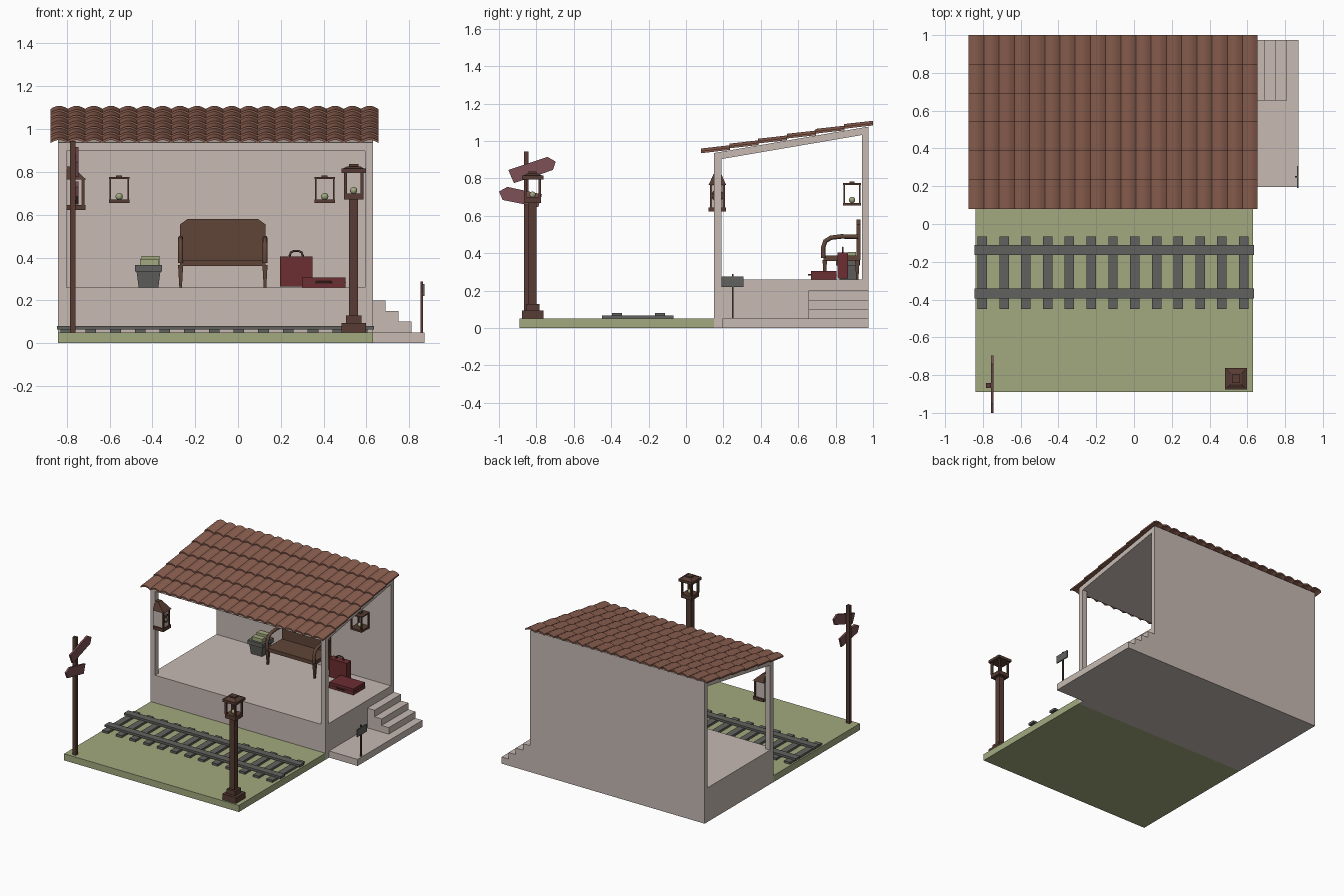
import bpy, bmesh, math
from mathutils import Vector

cube = bpy.data.objects.get("Cube")
if cube:
    bpy.data.objects.remove(cube)


def material(name, r, g, b):
    m = bpy.data.materials.new(name)
    m.diffuse_color = (r, g, b, 1)
    m.use_nodes = True
    bsdf = next(n for n in m.node_tree.nodes if n.type == 'BSDF_PRINCIPLED')
    bsdf.inputs["Base Color"].default_value = (r, g, b, 1)
    bsdf.inputs["Roughness"].default_value = 0.8
    return m


plaster = material("warm plaster", 0.57, 0.49, 0.45)
grass = material("grass green", 0.36, 0.40, 0.21)
clay = material("clay tile", 0.26, 0.115, 0.08)
wood = material("bench wood", 0.117, 0.06, 0.04)
dark = material("dark wood", 0.095, 0.046, 0.033)
iron = material("iron grey", 0.12, 0.12, 0.112)
leather = material("red leather", 0.15, 0.026, 0.031)
board = material("faded red board", 0.205, 0.08, 0.089)


def finish(name, bm, mat, smooth=False):
    bmesh.ops.recalc_face_normals(bm, faces=bm.faces)
    me = bpy.data.meshes.new(name)
    bm.to_mesh(me)
    bm.free()
    me.materials.append(mat)
    ob = bpy.data.objects.new(name, me)
    bpy.context.collection.objects.link(ob)
    if smooth:
        bpy.ops.object.select_all(action='DESELECT')
        ob.select_set(True)
        bpy.context.view_layer.objects.active = ob
        bpy.ops.object.shade_smooth_by_angle(angle=math.radians(35))
    return ob


def loft(bm, a, b):
    """Solid between two matching outlines."""
    va, vb = [bm.verts.new(p) for p in a], [bm.verts.new(p) for p in b]
    bm.faces.new(va)
    bm.faces.new(vb[::-1])
    for i in range(len(va)):
        j = (i + 1) % len(va)
        bm.faces.new((va[i], vb[i], vb[j], va[j]))


def block(name, x, y, z, mat, top=None):
    """Box from ranges; top gives other x and y ranges for a tapered block."""
    tx, ty = top or (x, y)
    ring = lambda u, v, h: [(u[0], v[0], h), (u[1], v[0], h), (u[1], v[1], h), (u[0], v[1], h)]
    bm = bmesh.new()
    loft(bm, ring(x, y, z[0]), ring(tx, ty, z[1]))
    return finish(name, bm, mat)


def around(c, r):
    return (c - r, c + r)


def prism(name, pts, axis, span, mat):
    """Extrude an outline along x (points are y, z) or y (points are x, z)."""
    put = (lambda p, s: (s, *p)) if axis == 'x' else (lambda p, s: (p[0], s, p[1]))
    bm = bmesh.new()
    loft(bm, [put(p, span[0]) for p in pts], [put(p, span[1]) for p in pts])
    return finish(name, bm, mat)


def tube(name, pts, radius, mat):
    cu = bpy.data.curves.new(name, 'CURVE')
    cu.dimensions = '3D'
    cu.bevel_depth, cu.bevel_resolution = radius, 2
    cu.use_fill_caps = True
    sp = cu.splines.new('POLY')
    sp.points.add(len(pts) - 1)
    for q, p in zip(sp.points, pts):
        q.co = (*p, 1)
    cu.materials.append(mat)
    ob = bpy.data.objects.new(name, cu)
    bpy.context.collection.objects.link(ob)


def candle(name, x, y, z, r):
    bm = bmesh.new()
    bmesh.ops.create_uvsphere(bm, u_segments=12, v_segments=8, radius=r)
    bmesh.ops.translate(bm, verts=bm.verts, vec=(x, y, z))
    finish(name, bm, grass, True)


def cage(name, x, y, z, r, bar, mat):
    """Four corner bars of an open lantern."""
    for sx in (-1, 1):
        for sy in (-1, 1):
            block(name + "_bar", around(x + sx * (r - bar), bar), around(y + sy * (r - bar), bar), z, mat)


# Ground, shelter shell and posts
L, R = -0.84, 0.63
block("grass_base", (L, R), (-0.89, 0.15), (0, 0.05), grass)
prism("shelter_shell", [(0.15, 0), (0.975, 0), (0.975, 1.077), (0.15, 0.936), (0.15, 0.897),
                        (0.94, 1.032), (0.94, 0.26), (0.15, 0.26)], 'x', (L, R), plaster)
for side, x in (("right", (L, L + 0.038)), ("left", (R - 0.038, R))):
    block(side + "_front_post", x, (0.15, 0.19), (0.26, 0.91), plaster)

# Side landing and steps
block("side_landing", (R, 0.87), (0.195, 0.975), (0, 0.05), plaster)
prism("side_steps", [(R, 0.05), (0.81, 0.05), (0.81, 0.1), (0.75, 0.1), (0.75, 0.15),
                     (0.69, 0.15), (0.69, 0.2), (R, 0.2)], 'y', (0.655, 0.975), plaster)

# Barrel tile roof, one object per row
cols, rows, arc = 19, 6, 6
pitch, depth = 1.53 / cols, 0.153
roof_z = lambda y: 0.936 + (y - 0.15) * 0.171
for r in range(rows):
    bm = bmesh.new()
    y0 = 0.08 + r * depth
    y1 = y0 + depth + 0.002
    for c in range(cols):
        x0 = -0.875 + c * pitch
        crest = [(x0 + pitch * k / arc, 0.014 * math.sin(math.pi * k / arc)) for k in range(arc + 1)]
        section = [(x, h + 0.011) for x, h in crest] + crest[::-1]
        loft(bm, [(x, y0, h + roof_z(y0) + 0.011) for x, h in section],
             [(x, y1, h + roof_z(y1) + 0.002) for x, h in section])
    finish("roof_tile_row", bm, clay, True)

# Railway track
for i in range(13):
    block("sleeper", around(-0.803 + i * 0.1153, 0.025), (-0.45, -0.067), (0.05, 0.066), iron)
for y in (-0.138, -0.368):
    block("rail", (-0.845, 0.635), around(y, 0.027), (0.064, 0.081), iron)

# Lamp post
px, py = 0.54, -0.82
for name, r, z in (("lamp_foot", 0.057, (0.05, 0.095)), ("lamp_plinth", 0.036, (0.095, 0.13)),
                   ("lamp_shaft", 0.021, (0.13, 0.675)), ("lamp_tray", 0.045, (0.67, 0.7)),
                   ("lamp_roof", 0.057, (0.795, 0.815)), ("lamp_cap", 0.022, (0.825, 0.836))):
    block(name, around(px, r), around(py, r), z, dark)
block("lamp_hood", around(px, 0.05), around(py, 0.05), (0.815, 0.826), dark,
      (around(px, 0.03), around(py, 0.03)))
cage("lamp", px, py, (0.7, 0.795), 0.046, 0.007, dark)
candle("lamp_candle", px, py, 0.713, 0.017)

# Lanterns on the back wall
for x in (-0.555, 0.405):
    y = 0.888
    block("lantern_tray", around(x, 0.048), around(y, 0.048), (0.655, 0.67), dark)
    block("lantern_top", around(x, 0.048), around(y, 0.048), (0.766, 0.775), dark)
    block("lantern_knob", around(x, 0.014), around(y, 0.014), (0.775, 0.784), dark)
    cage("lantern", x, y, (0.67, 0.766), 0.046, 0.004, dark)
    candle("lantern_candle", x, y, 0.685, 0.017)

# Direction signpost with two arrow boards
block("signpost", around(-0.771, 0.013), around(-0.855, 0.012), (0.05, 0.945), dark)
arrows = {"upper_arrow": [(-0.95, 0.845), (-0.74, 0.915), (-0.697, 0.89), (-0.712, 0.845), (-0.92, 0.775)],
          "lower_arrow": [(-1.0, 0.73), (-0.955, 0.755), (-0.77, 0.715), (-0.79, 0.647), (-0.98, 0.685)]}
for name, pts in arrows.items():
    prism(name, pts, 'x', (-0.758, -0.744), board)

# Small notice beside the landing
block("notice_pole", around(0.858, 0.005), around(0.25, 0.005), (0.05, 0.288), dark)
block("notice_board", (0.862, 0.87), (0.19, 0.307), (0.22, 0.276), iron)

# Wall clock on the right front post
cy = 0.168
block("clock_body", (-0.802, -0.722), around(cy, 0.036), (0.645, 0.768), plaster)
block("clock_base", (-0.802, -0.713), around(cy, 0.047), (0.622, 0.645), dark)
block("clock_roof", (-0.802, -0.71), around(cy, 0.047), (0.765, 0.825), dark,
      ((-0.802, -0.775), around(cy, 0.02)))
for s in (-1, 1):
    block("clock_side_trim", (-0.73, -0.716), around(cy + s * 0.034, 0.006), (0.645, 0.767), dark)
ring = [(-0.721, cy + 0.026 * math.cos(math.tau * i / 20), 0.708 + 0.026 * math.sin(math.tau * i / 20))
        for i in range(21)]
tube("clock_rim", ring, 0.005, dark)
block("clock_hand", (-0.722, -0.718), around(cy, 0.002), (0.708, 0.727), dark)

# Bench
bx0, bx1 = -0.27, 0.128
prism("bench_back", [(bx0, 0.365), (bx1, 0.365), (bx1, 0.555), (bx1 - 0.035, 0.58),
                     (bx0 + 0.035, 0.58), (bx0, 0.555)], 'y', (0.912, 0.932), wood)
block("bench_seat", (bx0, bx1), (0.735, 0.92), (0.36, 0.388), wood)
for x in (bx0 + 0.002, bx1 - 0.002):
    tube("bench_arm", [(x, 0.735, 0.375), (x, 0.733, 0.43), (x, 0.745, 0.465), (x, 0.775, 0.483),
                       (x, 0.83, 0.49), (x, 0.92, 0.488)], 0.012, wood)
    for y in (0.742, 0.916):
        block("bench_leg", around(x, 0.006), around(y, 0.006), (0.26, 0.365), wood,
              (around(x, 0.012), around(y, 0.012)))

# Suitcases
block("tall_suitcase", (0.197, 0.347), (0.81, 0.865), (0.265, 0.405), leather)
tube("tall_suitcase_handle", [(0.24, 0.838, 0.405), (0.247, 0.838, 0.424), (0.262, 0.838, 0.431),
                              (0.282, 0.838, 0.431), (0.297, 0.838, 0.424), (0.304, 0.838, 0.405)], 0.005, dark)
block("flat_suitcase", (0.3, 0.503), (0.668, 0.805), (0.26, 0.306), leather)
block("flat_suitcase_seam", (0.298, 0.505), (0.666, 0.807), (0.281, 0.285), dark)
tube("flat_suitcase_handle", [(0.365, 0.668, 0.285), (0.372, 0.656, 0.285), (0.428, 0.656, 0.285),
                              (0.435, 0.668, 0.285)], 0.005, dark)

# Planter holding green boxes
qx, qy = -0.418, 0.866
block("planter", around(qx, 0.046), around(qy, 0.046), (0.26, 0.345), iron,
      (around(qx, 0.057), around(qy, 0.057)))
block("planter_rim", around(qx, 0.064), around(qy, 0.064), (0.335, 0.365), iron)
block("green_box_front", (-0.458, -0.372), (0.82, 0.86), (0.36, 0.392), grass)
block("green_box_back", (-0.45, -0.366), (0.865, 0.91), (0.36, 0.408), grass)
